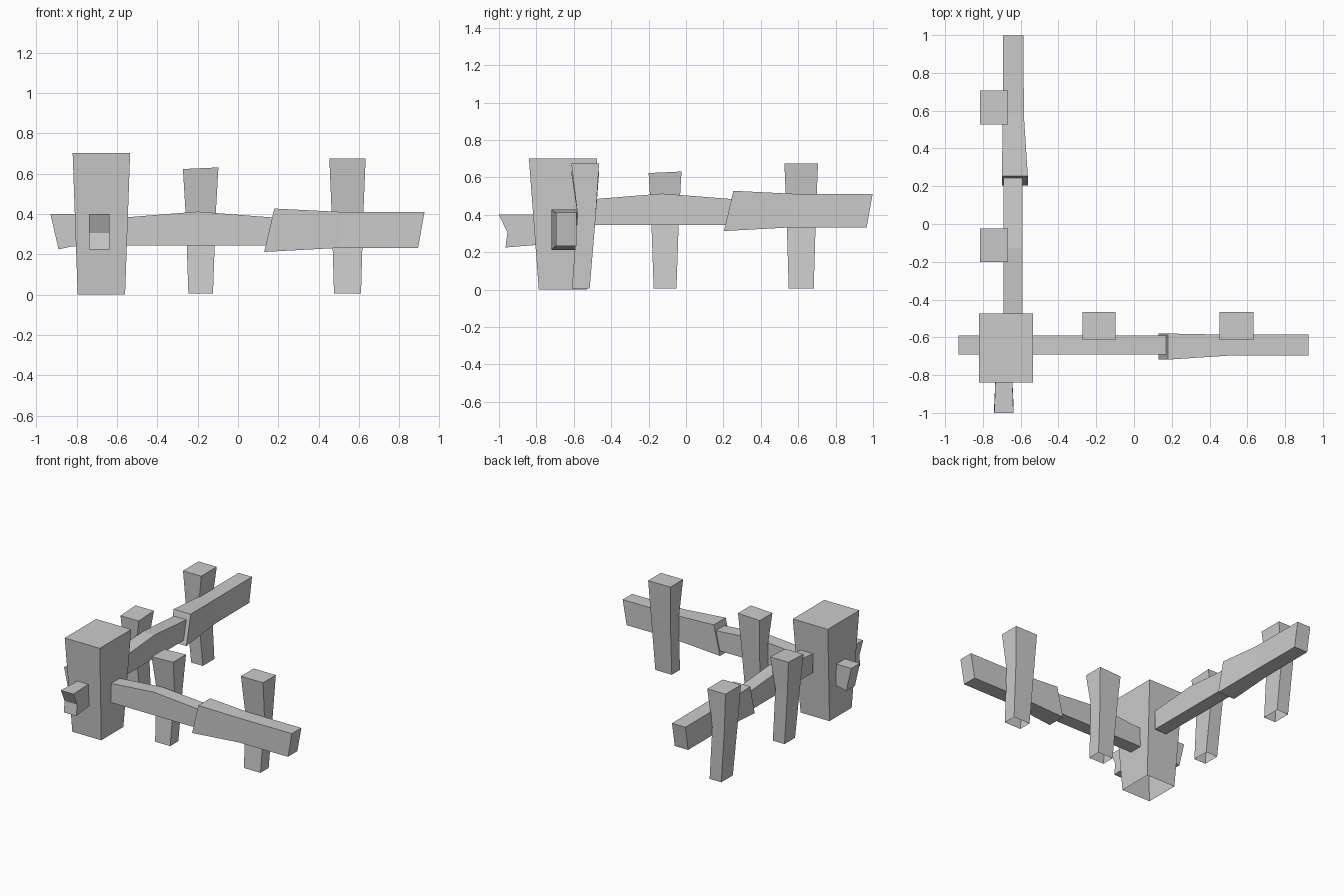
import bpy
import bmesh

cube = bpy.data.objects.get("Cube")
if cube:
    bpy.data.objects.remove(cube)

grey = bpy.data.materials.new("plain_grey")
grey.use_nodes = True
colour = (0.6, 0.6, 0.6, 1)
grey.diffuse_color = colour
grey.node_tree.nodes["Principled BSDF"].inputs["Base Color"].default_value = colour


def loft(name, rings, open_start=False):
    """Skin a list of four-point rings, capping the ends."""
    bm = bmesh.new()
    loops = [[bm.verts.new(p) for p in ring] for ring in rings]
    for a, b in zip(loops, loops[1:]):
        for i in range(4):
            j = (i + 1) % 4
            bm.faces.new((a[i], a[j], b[j], b[i]))
    bm.faces.new(loops[-1])
    start = bm.faces.new(loops[0])
    bmesh.ops.recalc_face_normals(bm, faces=bm.faces)
    if open_start:
        bmesh.ops.delete(bm, geom=[start], context='FACES_ONLY')
    mesh = bpy.data.meshes.new(name)
    bm.to_mesh(mesh)
    bm.free()
    mesh.materials.append(grey)
    obj = bpy.data.objects.new(name, mesh)
    bpy.context.collection.objects.link(obj)
    return obj


# The two fence runs share one layout: along the run, outward from it, and up
def front_run(along, out, z):
    return (along, -0.64 + out, z)


def side_run(along, out, z):
    return (-0.64 - out, along + 0.073, z)


def rail(name, place, sections, lift=0):
    """Each section: along at top, along at bottom, top z, bottom z, inner, outer."""
    loft(name, [[place(t, i, zt + lift), place(t, o, zt + lift),
                 place(b, o, zb + lift), place(b, i, zb + lift)]
                for t, b, zt, zb, i, o in sections])


def post(name, place, centre, height, top_half, foot_half, tilt):
    """Tapered post, pinched where it rests against the rail, hollow underneath."""
    mid_half = (top_half + foot_half) / 2
    levels = [(0.006, foot_half, 0.03, 0.125, 0),
              (0.4, mid_half, 0.06, 0.158, 0),
              (height, top_half, 0.027, 0.175, tilt)]
    loft(name, [[place(centre - h, i, z - s), place(centre + h, i, z + s),
                 place(centre + h, o, z + s), place(centre - h, o, z - s)]
                for z, h, i, o, s in levels], open_start=True)


# Rails and small posts
stub = [(-0.93, -0.89, 0.40, 0.225, -0.05, 0.05),
        (-0.82, -0.82, 0.40, 0.24, -0.05, 0.05)]
near = [(-0.56, -0.56, 0.383, 0.243, -0.05, 0.05),
        (-0.2, -0.2, 0.412, 0.243, -0.05, 0.05),
        (0.17, 0.17, 0.383, 0.243, -0.05, 0.05)]
far = [(0.18, 0.13, 0.427, 0.212, -0.078, 0.06),
       (0.5, 0.5, 0.411, 0.232, -0.057, 0.054),
       (0.925, 0.893, 0.411, 0.232, -0.055, 0.054)]
for run, place, lift, first in (("front", front_run, 0, stub + near),
                                ("side", side_run, 0.101, near)):
    rail(run + "_near_rail", place, first, lift)
    rail(run + "_far_rail", place, far, lift)
    post(run + "_near_post", place, -0.185, 0.627, 0.088, 0.061, 0.004)
    post(run + "_far_post", place, 0.543, 0.675, 0.09, 0.067, 0)

# Large corner post, hollow underneath
loft("corner_post", [[(x0, y0, z), (x1, y0, z), (x1, y1, z), (x0, y1, z)]
                     for x0, x1, y0, y1, z in ((-0.795, -0.56, -0.787, -0.53, 0),
                                               (-0.82, -0.535, -0.84, -0.475, 0.702))],
     open_start=True)

# Broken rail end poking out of the corner post, with a notched tip
profile = [(-0.78, 0.40), (-1.0, 0.40), (-0.955, 0.305), (-0.965, 0.225), (-0.78, 0.24)]
bm = bmesh.new()
sides = []
for s in (-1, 1):
    sides.append([bm.verts.new((-0.689 + s * (0.043 if y > -0.9 else 0.051), y, z))
                  for y, z in profile])
    bm.faces.new(sides[-1])
for i in range(5):
    j = (i + 1) % 5
    bm.faces.new((sides[0][i], sides[0][j], sides[1][j], sides[1][i]))
bmesh.ops.recalc_face_normals(bm, faces=bm.faces)
mesh = bpy.data.meshes.new("broken_rail_end")
bm.to_mesh(mesh)
bm.free()
mesh.materials.append(grey)
bpy.context.collection.objects.link(bpy.data.objects.new("broken_rail_end", mesh))
